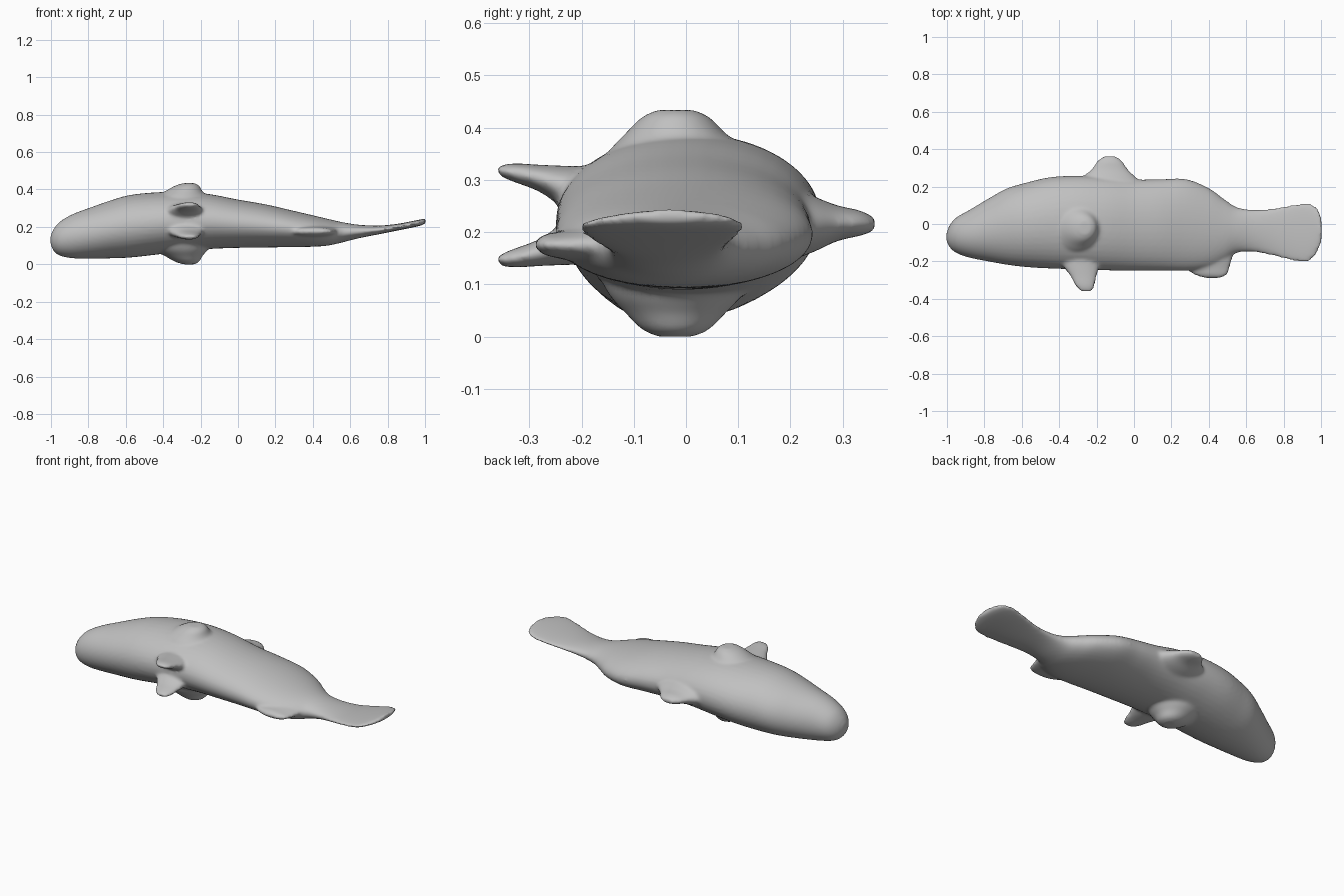
import bpy, bmesh, math
from mathutils import Vector

cube = bpy.data.objects.get("Cube")
if cube:
    bpy.data.objects.remove(cube, do_unlink=True)

skin = bpy.data.materials.new("plain_grey")
skin.use_nodes = True
GREY = (0.53, 0.53, 0.53, 1)
skin.diffuse_color = GREY
bsdf = skin.node_tree.nodes["Principled BSDF"]
bsdf.inputs["Base Color"].default_value = GREY
bsdf.inputs["Roughness"].default_value = 0.7

bm = bmesh.new()
SIDES = 40


def smooth_path(keys, steps):
    """Catmull-Rom interpolation through a list of section tuples."""
    pts = [keys[0]] + keys + [keys[-1]]
    out = []
    for i in range(1, len(pts) - 2):
        a, b, c, d = (Vector(p) for p in pts[i - 1:i + 3])
        for s in range(steps):
            t = s / steps
            out.append(0.5 * (2 * b + (c - a) * t + (2 * a - 5 * b + 4 * c - d) * t ** 2
                              + (3 * b - a - 3 * c + d) * t ** 3))
    return out + [Vector(keys[-1])]


def loft(axis, keys, steps=5):
    """Elliptical sections (position, centre u, centre v, radius u, radius v) along an axis."""
    rings = []
    for p, u, v, ru, rv in smooth_path(keys, steps):
        ring = []
        for k in range(SIDES):
            a = 2 * math.pi * k / SIDES
            cu, cv = u + max(ru, .002) * math.cos(a), v + max(rv, .002) * math.sin(a)
            co = {"x": (p, cu, cv), "y": (cu, p, cv), "z": (cu, cv, p)}[axis]
            ring.append(bm.verts.new(co))
        rings.append(ring)
    faces = [bm.faces.new(rings[0]), bm.faces.new(rings[-1])]
    for r0, r1 in zip(rings, rings[1:]):
        for k in range(SIDES):
            n = (k + 1) % SIDES
            faces.append(bm.faces.new((r0[k], r0[n], r1[n], r1[k])))
    bmesh.ops.recalc_face_normals(bm, faces=faces)


def flip(keys, column, plane):
    """Mirror one column of the sections about a plane."""
    return [tuple(2 * plane - n if i == column else n for i, n in enumerate(k)) for k in keys]


# Body and tail: x, belly y, back y, lower z, upper z
outline = [
    (-1.003, -.09, -.05, .11, .15), (-.985, -.125, -.005, .07, .19),
    (-.95, -.155, .035, .045, .23), (-.88, -.18, .075, .032, .27),
    (-.78, -.20, .135, .030, .307), (-.68, -.218, .19, .032, .342),
    (-.58, -.23, .22, .036, .37), (-.45, -.238, .25, .05, .384),
    (-.30, -.243, .258, .068, .388), (-.15, -.248, .25, .082, .375),
    (0, -.25, .238, .088, .346), (.15, -.25, .24, .09, .32),
    (.28, -.25, .24, .092, .29), (.40, -.235, .192, .094, .262),
    (.48, -.20, .135, .100, .243), (.55, -.155, .09, .115, .227),
    (.64, -.150, .077, .138, .212), (.75, -.172, .085, .160, .207),
    (.85, -.198, .106, .180, .216), (.92, -.206, .113, .194, .229),
    (.965, -.175, .10, .204, .238), (.99, -.13, .07, .212, .243),
    (1.004, -.09, .02, .220, .244)]
loft("x", [(x, (a + b) / 2, (c + d) / 2, (b - a) / 2, (d - c) / 2)
           for x, a, b, c, d in outline])

# Back fin
loft("y", [(.17, -.14, .215, .21, .08), (.24, -.135, .215, .155, .055),
           (.29, -.13, .217, .10, .034), (.335, -.13, .217, .068, .024),
           (.362, -.13, .215, .035, .012)])

# Rear belly fin
loft("y", [(-.17, .37, .175, .16, .04), (-.24, .395, .175, .115, .026),
           (-.27, .41, .176, .09, .02), (-.288, .42, .176, .05, .01)])

# Pair of front belly fins
belly_fin = [(-.16, -.29, .265, .12, .06), (-.23, -.28, .285, .095, .042),
             (-.28, -.27, .303, .07, .026), (-.33, -.262, .314, .052, .018),
             (-.36, -.255, .318, .03, .010)]
loft("y", belly_fin)
loft("y", flip(belly_fin, 2, .232))

# Side bumps
bump = [(.28, -.32, -.02, .18, .16), (.35, -.305, -.02, .145, .13),
        (.39, -.29, -.02, .10, .095), (.42, -.272, -.02, .065, .065),
        (.434, -.262, -.02, .03, .035)]
loft("z", bump)
loft("z", flip(bump, 0, .217))

mesh = bpy.data.meshes.new("fish_body")
bm.to_mesh(mesh)
bm.free()
mesh.materials.append(skin)
fish = bpy.data.objects.new("fish_body", mesh)
bpy.context.collection.objects.link(fish)

# Fuse all shells into one skin and soften the joins
fuse = fish.modifiers.new("fuse", "REMESH")
fuse.mode = "VOXEL"
fuse.voxel_size = .009
fuse.use_smooth_shade = True
soften = fish.modifiers.new("soften", "SMOOTH")
soften.factor = .5
soften.iterations = 8
